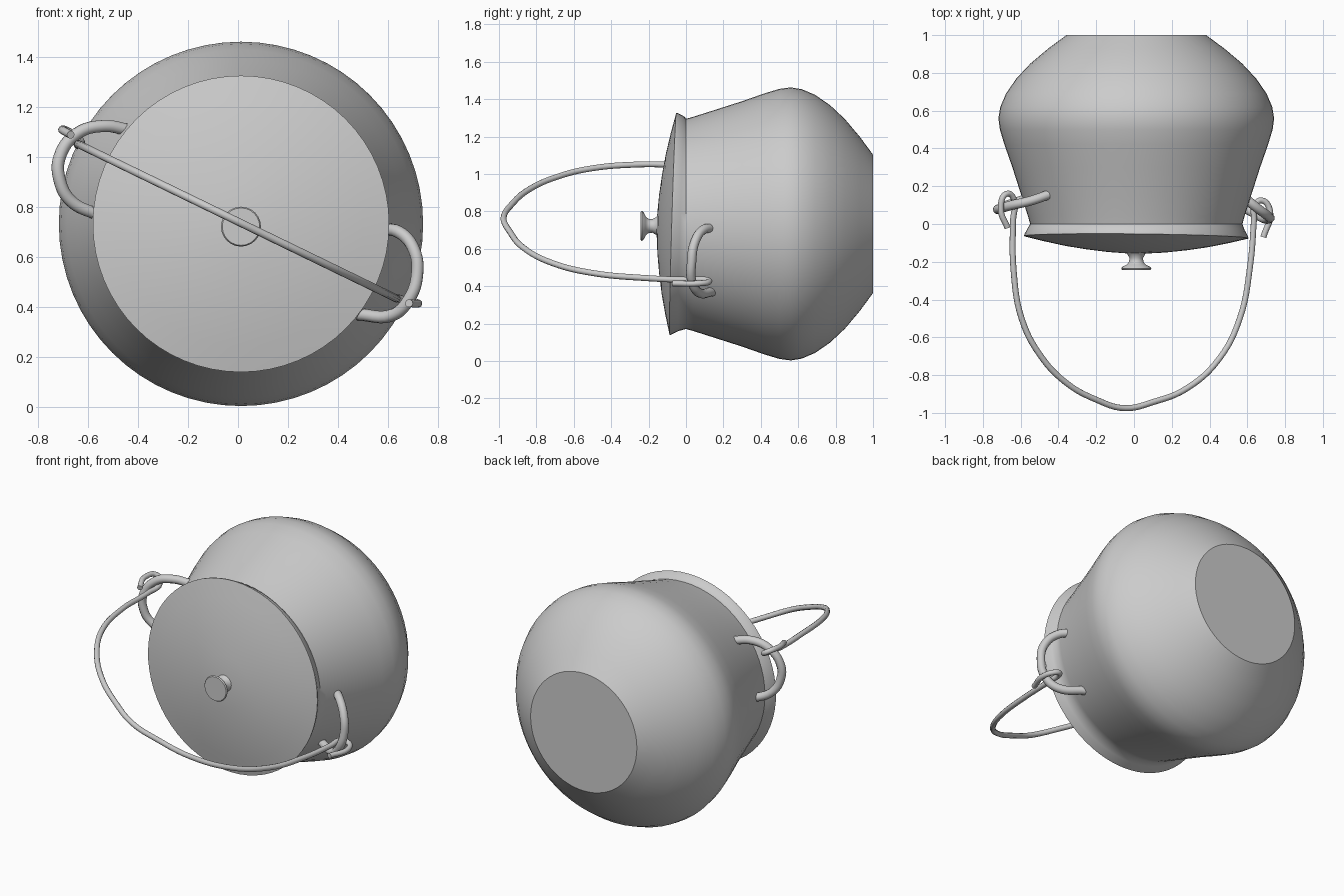
import bpy, bmesh, math
from mathutils import Vector

if "Cube" in bpy.data.objects:
    bpy.data.objects.remove(bpy.data.objects["Cube"])

CX, CZ = 0.012, 0.733  # axis of revolution, parallel to y


def lathe(name, profile, segs=64, cz=CZ, tilt=0.0, angle=35):
    """Revolve (y, radius) points around the pot axis; tilt leans the mouth."""
    bm = bmesh.new()
    rings = []
    for y, r in profile:
        ring = []
        for i in range(segs):
            a = 2 * math.pi * i / segs
            dx, dz = r * math.cos(a), r * math.sin(a)
            lean = tilt * (dz - 0.35 * dx) if y < -0.02 else 0
            ring.append(bm.verts.new((CX + dx, y + lean, cz + dz)))
        rings.append(ring)
    for a, b in zip(rings, rings[1:]):
        for i in range(segs):
            j = (i + 1) % segs
            bm.faces.new((a[i], a[j], b[j], b[i]))
    bm.faces.new(rings[0])
    bm.faces.new(rings[-1])
    bmesh.ops.recalc_face_normals(bm, faces=bm.faces)
    me = bpy.data.meshes.new(name)
    bm.to_mesh(me)
    bm.free()
    ob = bpy.data.objects.new(name, me)
    bpy.context.collection.objects.link(ob)
    smooth(ob, angle)
    return ob


def smooth(ob, angle):
    bpy.ops.object.select_all(action='DESELECT')
    ob.select_set(True)
    bpy.context.view_layer.objects.active = ob
    bpy.ops.object.shade_smooth_by_angle(angle=math.radians(angle))


def rod(name, points, radius, res=6):
    """Round bar running smoothly through the points, turned into a mesh."""
    cu = bpy.data.curves.new(name, 'CURVE')
    cu.dimensions = '3D'
    cu.bevel_depth = radius
    cu.bevel_resolution = 3
    cu.use_fill_caps = True
    cu.resolution_u = res
    sp = cu.splines.new('BEZIER')
    sp.bezier_points.add(len(points) - 1)
    for bp, p in zip(sp.bezier_points, points):
        bp.co = Vector(p)
        bp.handle_left_type = bp.handle_right_type = 'AUTO'
    ob = bpy.data.objects.new(name, cu)
    bpy.context.collection.objects.link(ob)
    bpy.ops.object.select_all(action='DESELECT')
    ob.select_set(True)
    bpy.context.view_layer.objects.active = ob
    bpy.ops.object.convert(target='MESH')
    ob = bpy.context.object
    smooth(ob, 50)
    return ob


# Pot lying on its side: flat base at the back, flared mouth at the front
lathe("pot_body", [
    (1.0, 0.37), (0.93, 0.465), (0.85, 0.56), (0.77, 0.635), (0.69, 0.69),
    (0.62, 0.72), (0.56, 0.73), (0.50, 0.722), (0.42, 0.698), (0.30, 0.656),
    (0.15, 0.608), (0.04, 0.573), (0.0, 0.562), (-0.025, 0.573),
    (-0.06, 0.592), (-0.07, 0.594)], tilt=0.03)

# Shallow domed lid
lathe("lid", [
    (-0.06, 0.585), (-0.07, 0.594), (-0.095, 0.49), (-0.118, 0.38),
    (-0.135, 0.27), (-0.148, 0.16), (-0.155, 0.06)], tilt=0.03)

# Lid knob with a waist and flat button end
lathe("lid_knob", [
    (-0.145, 0.06), (-0.16, 0.047), (-0.18, 0.036), (-0.20, 0.038),
    (-0.215, 0.05), (-0.228, 0.075), (-0.236, 0.08), (-0.243, 0.075)],
    segs=24, cz=0.722, angle=50)

# Ring lugs on both sides
rod("lug_right", [
    (0.56, 0.16, 0.71), (0.645, 0.09, 0.70), (0.705, 0.045, 0.63),
    (0.718, 0.03, 0.53), (0.685, 0.03, 0.43), (0.62, 0.065, 0.368),
    (0.48, 0.14, 0.37)], 0.025)
rod("lug_left", [
    (-0.44, 0.16, 1.11), (-0.54, 0.125, 1.125), (-0.645, 0.10, 1.095),
    (-0.715, 0.08, 1.0), (-0.715, 0.08, 0.91), (-0.67, 0.10, 0.825),
    (-0.55, 0.14, 0.765)], 0.025)

# Bail handle: a leaning arch, its height following the line between the lugs
arch = [(-0.64, 0.02), (-0.637, -0.25), (-0.595, -0.50), (-0.50, -0.69),
        (-0.36, -0.84), (-0.2, -0.93), (-0.05, -0.975), (0.1, -0.943),
        (0.28, -0.87), (0.45, -0.715), (0.56, -0.5), (0.615, -0.22),
        (0.635, 0.02)]
bail = [(x, y, 0.742 - 0.485 * x) for x, y in arch]
hook_left = [(-0.67, -0.02, 1.09), (-0.705, 0.08, 1.11),
             (-0.675, 0.16, 1.10), (-0.635, 0.13, 1.07)]
hook_right = [(0.64, 0.10, 0.435), (0.675, 0.125, 0.425),
              (0.72, 0.07, 0.415), (0.685, -0.07, 0.415)]
rod("bail_handle", hook_left + bail + hook_right, 0.016)
